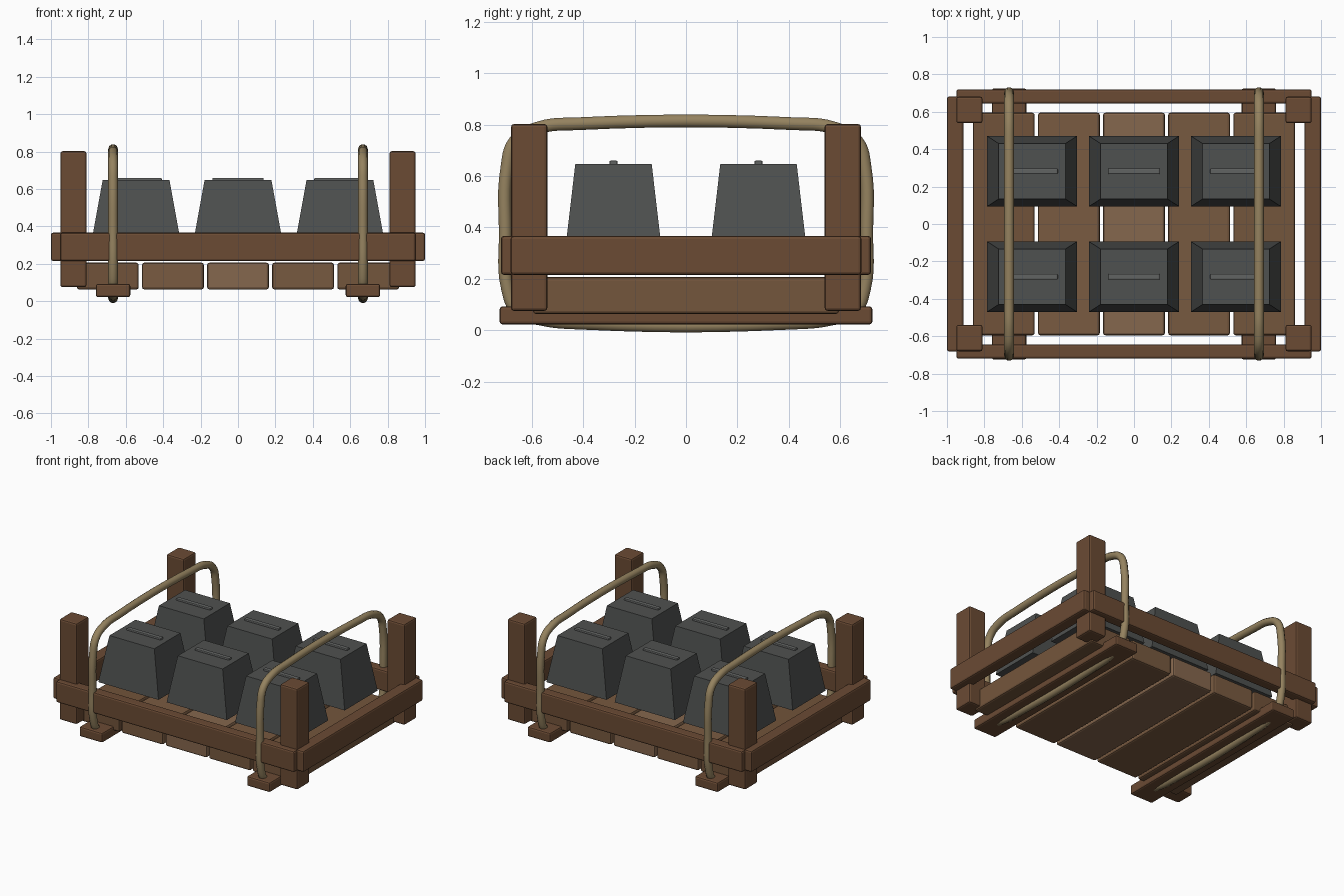
import bpy, bmesh

if "Cube" in bpy.data.objects:
    bpy.data.objects.remove(bpy.data.objects["Cube"])


def material(name, rgb):
    m = bpy.data.materials.new(name)
    m.diffuse_color = (*rgb, 1)
    m.use_nodes = True
    m.node_tree.nodes["Principled BSDF"].inputs["Base Color"].default_value = m.diffuse_color
    return m


frame_wood = material("frame_wood", (0.147, 0.070, 0.034))
plank_woods = [material("plank_wood_%d" % i, c) for i, c in enumerate(
    [(0.165, 0.086, 0.042), (0.195, 0.105, 0.053), (0.235, 0.135, 0.075),
     (0.185, 0.100, 0.050), (0.175, 0.092, 0.045)])]
stone = material("dark_stone", (0.078, 0.082, 0.080))
bar_grey = material("bar_grey", (0.120, 0.125, 0.122))
rope_tan = material("rope_tan", (0.300, 0.225, 0.115))


def box(name, x, y, z, mat, bevel=0.012, taper=None):
    """Box from (min, max) ranges; taper scales the top face in x and y."""
    bm = bmesh.new()
    bmesh.ops.create_cube(bm, size=1)
    for v in bm.verts:
        if taper and v.co.z > 0:
            v.co.x *= taper[0]
            v.co.y *= taper[1]
        for i, (a, b) in enumerate((x, y, z)):
            v.co[i] = v.co[i] * (b - a) + (a + b) / 2
    me = bpy.data.meshes.new(name)
    bm.to_mesh(me)
    bm.free()
    me.materials.append(mat)
    ob = bpy.data.objects.new(name, me)
    bpy.context.collection.objects.link(ob)
    if bevel:
        mod = ob.modifiers.new("Bevel", "BEVEL")
        mod.width = bevel
        mod.segments = 2
    return ob


def span(c, w):
    return (c - w / 2, c + w / 2)


# Deck planks
for i in range(5):
    box("deck_plank_%d" % i, span((i - 2) * 0.348, 0.33), (-0.595, 0.595),
        (0.063, 0.206), plank_woods[i])

# Corner posts
for sx in (-1, 1):
    for sy in (-1, 1):
        box("corner_post", span(sx * 0.88, 0.14), span(sy * 0.61, 0.142),
            (0.075, 0.802), frame_wood)

# Rails and skids
for s, side, end in ((-1, "left", "front"), (1, "right", "back")):
    box(side + "_rail", span(s * 0.956, 0.088), (-0.682, 0.682),
        (0.215, 0.367), frame_wood)
    box(end + "_rail", (-0.95, 0.95), span(s * 0.682, 0.076),
        (0.215, 0.367), frame_wood)
    box(side + "_skid", span(s * 0.668, 0.185), (-0.725, 0.725),
        (0.022, 0.093), frame_wood)

# Tapered blocks with a raised bar on top
for x in (-0.545, 0, 0.545):
    for y in (-0.282, 0.282):
        box("stone_block", span(x, 0.48), span(y, 0.376), (0.31, 0.647),
            stone, bevel=0, taper=(0.745, 0.79))
        box("block_bar", span(x, 0.275), span(y, 0.032), (0.635, 0.66),
            bar_grey, bevel=0.006)

# Rope loops: half path in (y, z), mirrored into a closed curve
half = [(0.42, 0.803), (0.57, 0.788), (0.665, 0.735), (0.697, 0.63),
        (0.703, 0.38), (0.694, 0.16), (0.655, 0.075), (0.56, 0.042),
        (0.40, 0.027)]
loop = half + [(-y, z) for y, z in reversed(half)]
for s, side in ((-1, "left"), (1, "right")):
    cu = bpy.data.curves.new(side + "_rope", "CURVE")
    cu.dimensions = "3D"
    cu.bevel_depth = 0.026
    cu.bevel_resolution = 3
    cu.resolution_u = 6
    sp = cu.splines.new("BEZIER")
    sp.bezier_points.add(len(loop) - 1)
    for p, (y, z) in zip(sp.bezier_points, loop):
        p.co = (s * 0.668, y, z)
        p.handle_left_type = p.handle_right_type = "AUTO"
    sp.use_cyclic_u = True
    sp.use_smooth = True
    cu.materials.append(rope_tan)
    bpy.context.collection.objects.link(
        bpy.data.objects.new(side + "_rope", cu))
